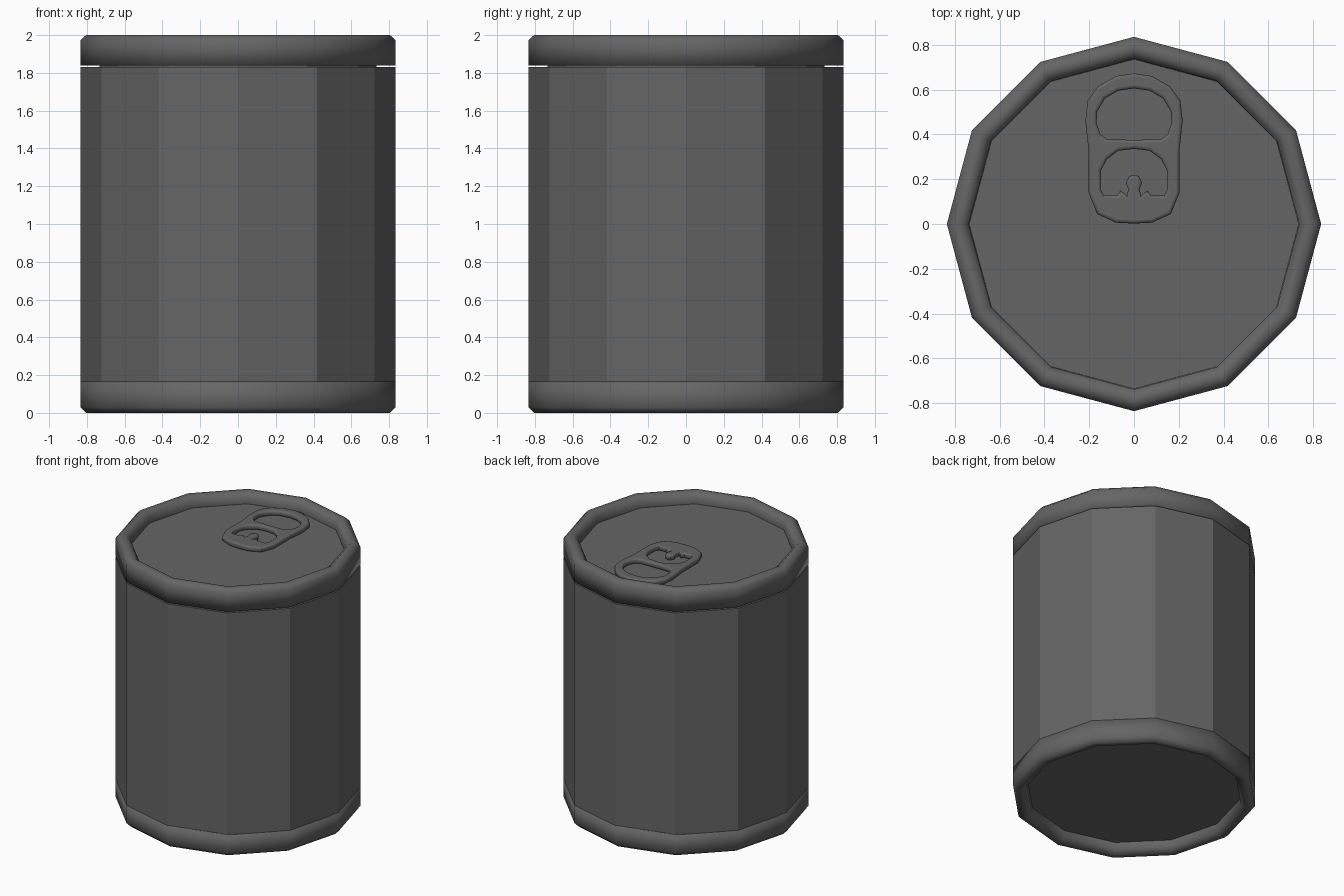
import bpy, bmesh, math

if "Cube" in bpy.data.objects:
    bpy.data.objects.remove(bpy.data.objects["Cube"])

SIDES = 12

metal = bpy.data.materials.new("dark grey metal")
metal.diffuse_color = (0.13, 0.13, 0.13, 1)
metal.use_nodes = True
metal.node_tree.nodes["Principled BSDF"].inputs["Base Color"].default_value = metal.diffuse_color


def lathe(name, profile, smooth, closed=False):
    """Spin an (r, z) profile into a 12-sided solid; r = 0 makes a pole."""
    bm = bmesh.new()
    rings = []
    for r, z in profile:
        n = SIDES if r > 0 else 1
        rings.append([bm.verts.new((r * math.cos(2 * math.pi * i / SIDES),
                                    r * math.sin(2 * math.pi * i / SIDES), z))
                      for i in range(n)])
    pairs = list(zip(rings, rings[1:]))
    if closed:
        pairs.append((rings[-1], rings[0]))
    for a, b in pairs:
        for i in range(SIDES):
            j = (i + 1) % SIDES
            quad = [a[i % len(a)], a[j % len(a)], b[j % len(b)], b[i % len(b)]]
            bm.faces.new(list(dict.fromkeys(quad)))
    bmesh.ops.recalc_face_normals(bm, faces=bm.faces)
    for f in bm.faces:
        f.smooth = smooth
    mesh = bpy.data.meshes.new(name)
    bm.to_mesh(mesh)
    bm.free()
    mesh.materials.append(metal)
    obj = bpy.data.objects.new(name, mesh)
    bpy.context.collection.objects.link(obj)
    return obj


def mirrored(half):
    """Close a right-hand outline that starts and ends on x = 0."""
    return half + [(-x, y) for x, y in reversed(half) if x > 0]


# Faceted wall with its shoulder
lathe("body", [(0.835, 0.165), (0.835, 1.83), (0.735, 1.83), (0.735, 0.165)],
      False, closed=True)

# Rounded rims; a fine slit separates the upper one from the wall
rim = [(0.735, 0.17), (0.835, 0.17), (0.835, 0.03), (0.805, 0.0),
       (0.77, 0.0), (0.738, 0.03), (0.735, 0.08)]
lathe("bottom_rim", rim, True, closed=True)
lathe("top_rim", [(r, 2.0 - z * 0.161 / 0.17) for r, z in rim], True, closed=True)

# Neck seen in the slit, and the recessed end panels
lathe("neck", [(0.733, 1.80), (0.733, 1.86)], False)
lathe("top_panel", [(0.737, 1.92), (0, 1.92)], False)
lathe("bottom_panel", [(0.737, 0.08), (0, 0.08)], False)

# Pull tab: outer outline, finger hole, and rivet hole with a small knob
outer = [(0, 0.672), (0.08, 0.66), (0.16, 0.615), (0.207, 0.55), (0.217, 0.46),
         (0.203, 0.33), (0.203, 0.14), (0.165, 0.045), (0.08, 0.006), (0, 0.002)]
finger = [(0, 0.605), (0.07, 0.595), (0.13, 0.56), (0.165, 0.5), (0.167, 0.45),
          (0.15, 0.4), (0.12, 0.378), (0, 0.375)]
rivet = [(0, 0.335), (0.07, 0.327), (0.12, 0.29), (0.147, 0.24), (0.147, 0.15),
         (0.135, 0.127), (0.075, 0.127), (0.06, 0.15), (0.032, 0.127),
         (0.025, 0.155), (0.036, 0.185), (0.022, 0.213), (0, 0.22)]
curve = bpy.data.curves.new("pull_tab", 'CURVE')
curve.dimensions = '2D'
curve.fill_mode = 'BOTH'
curve.extrude = 0.006
curve.bevel_depth = 0.014
curve.bevel_resolution = 2
curve.offset = -0.014
for half in (outer, finger, rivet):
    pts = mirrored(half)
    spline = curve.splines.new('POLY')
    spline.points.add(len(pts) - 1)
    for p, (x, y) in zip(spline.points, pts):
        p.co = (x, y, 0, 1)
    spline.use_cyclic_u = True
curve.materials.append(metal)
tab = bpy.data.objects.new("pull_tab", curve)
tab.location.z = 1.941
bpy.context.collection.objects.link(tab)
bpy.context.view_layer.objects.active = tab
tab.select_set(True)
bpy.ops.object.convert(target='MESH')
bpy.ops.object.shade_smooth_by_angle(angle=math.radians(40))
